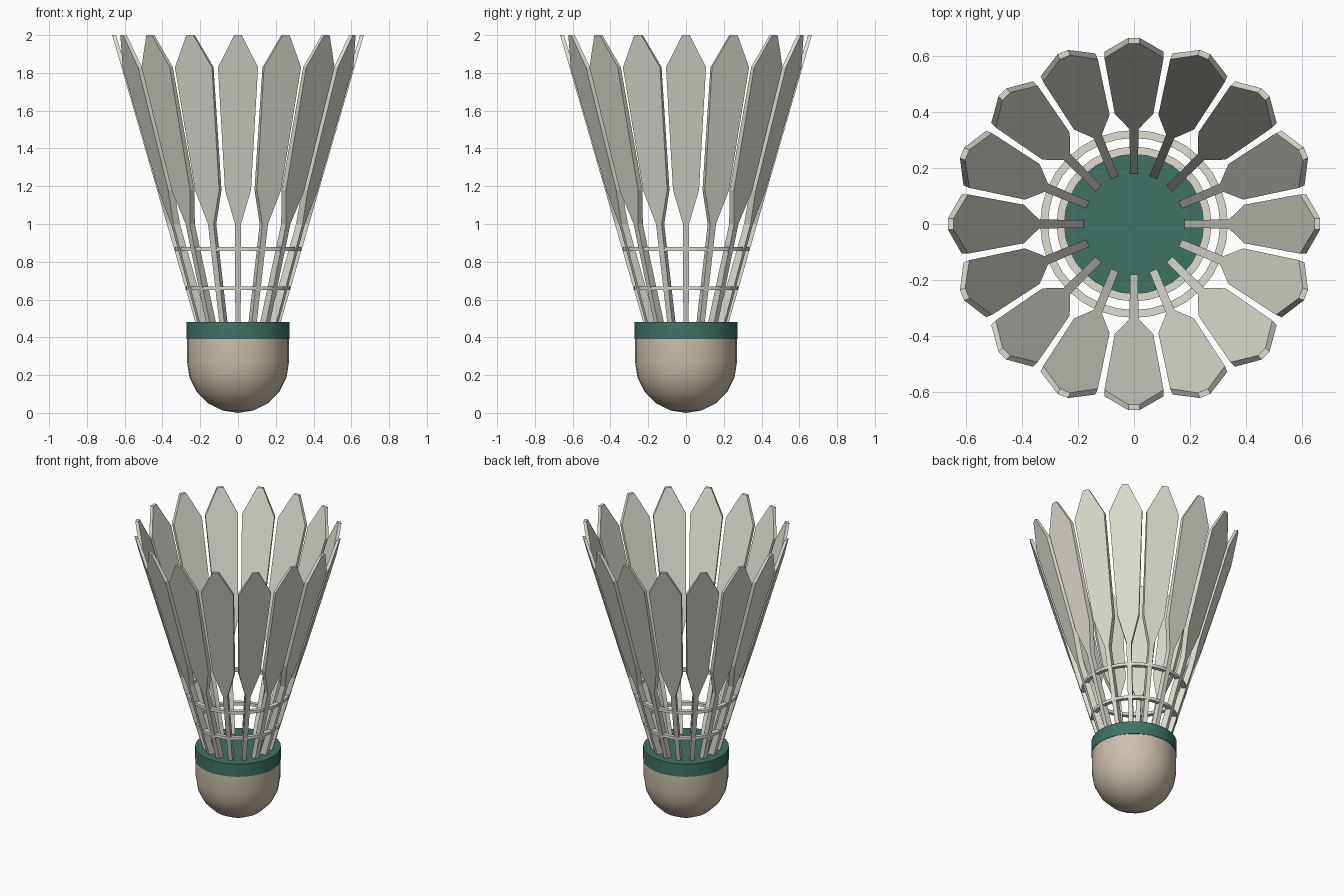
import bpy, bmesh
from math import sin, cos, pi, radians

if "Cube" in bpy.data.objects:
    bpy.data.objects.remove(bpy.data.objects["Cube"])

SEG = 32
COUNT = 16


def material(name, rgb):
    m = bpy.data.materials.new(name)
    m.diffuse_color = (*rgb, 1)
    m.use_nodes = True
    m.node_tree.nodes["Principled BSDF"].inputs["Base Color"].default_value = m.diffuse_color
    return m


CORK = material("cork", (0.60, 0.53, 0.41))
GREEN = material("green", (0.05, 0.17, 0.13))
WHITE = material("off_white", (0.74, 0.73, 0.65))


def finish(name, bm, mat, smooth=False):
    bmesh.ops.recalc_face_normals(bm, faces=bm.faces)
    mesh = bpy.data.meshes.new(name)
    bm.to_mesh(mesh)
    bm.free()
    mesh.materials.append(mat)
    obj = bpy.data.objects.new(name, mesh)
    bpy.context.collection.objects.link(obj)
    if smooth:
        bpy.ops.object.select_all(action='DESELECT')
        obj.select_set(True)
        bpy.context.view_layer.objects.active = obj
        bpy.ops.object.shade_smooth_by_angle(angle=radians(35))
    return obj


def lathe(name, profile, mat, closed=False):
    """Spin an (r, z) profile around z; r = 0 ends become poles."""
    bm = bmesh.new()
    verts = [bm.verts.new((r, 0, z)) for r, z in profile]
    edges = [bm.edges.new(p) for p in zip(verts, verts[1:])]
    if closed:
        edges.append(bm.edges.new((verts[-1], verts[0])))
    bmesh.ops.spin(bm, geom=verts + edges, cent=(0, 0, 0), axis=(0, 0, 1),
                   angle=2 * pi, steps=SEG)
    bmesh.ops.remove_doubles(bm, verts=bm.verts, dist=1e-4)
    return finish(name, bm, mat, smooth=True)


# Rounded cork base
R = 0.27
dome = [(R * sin(i * pi / 10), R - R * cos(i * pi / 10)) for i in range(6)]
lathe("cork_base", dome + [(R, 0.39), (0, 0.39)], CORK)

# Green band with flat top
lathe("green_band", [(0, 0.39), (0.273, 0.39), (0.273, 0.48), (0, 0.48)], GREEN)

# Two hoops tying the stems together
for name, r, z in (("lower_hoop", 0.277, 0.66), ("upper_hoop", 0.336, 0.868)):
    lathe(name, [(r - 0.028, z - 0.01), (r, z - 0.01),
                 (r, z + 0.01), (r - 0.028, z + 0.01)], WHITE, closed=True)

# One feather: stem widening into a pointed vane, leaning outwards
outline = [(0.42, 0.014), (1.0, 0.016), (1.18, 0.069), (1.83, 0.106), (2.0, 0.02)]
loop = [(z, w) for z, w in outline] + [(z, -w) for z, w in reversed(outline)]
bm = bmesh.new()
inner = [bm.verts.new((0.18 + 0.3066 * (z - 0.48), w, z)) for z, w in loop]
outer = [bm.verts.new((0.226 + 0.2895 * (z - 0.48), w, z)) for z, w in loop]
bm.faces.new(inner)
bm.faces.new(outer)
for i in range(len(loop)):
    j = (i + 1) % len(loop)
    bm.faces.new((inner[i], inner[j], outer[j], outer[i]))
feather = finish("feather_01", bm, WHITE)

# Repeat the feather around the skirt
for i in range(1, COUNT):
    copy = bpy.data.objects.new(f"feather_{i + 1:02d}", feather.data)
    copy.rotation_euler.z = 2 * pi * i / COUNT
    bpy.context.collection.objects.link(copy)
